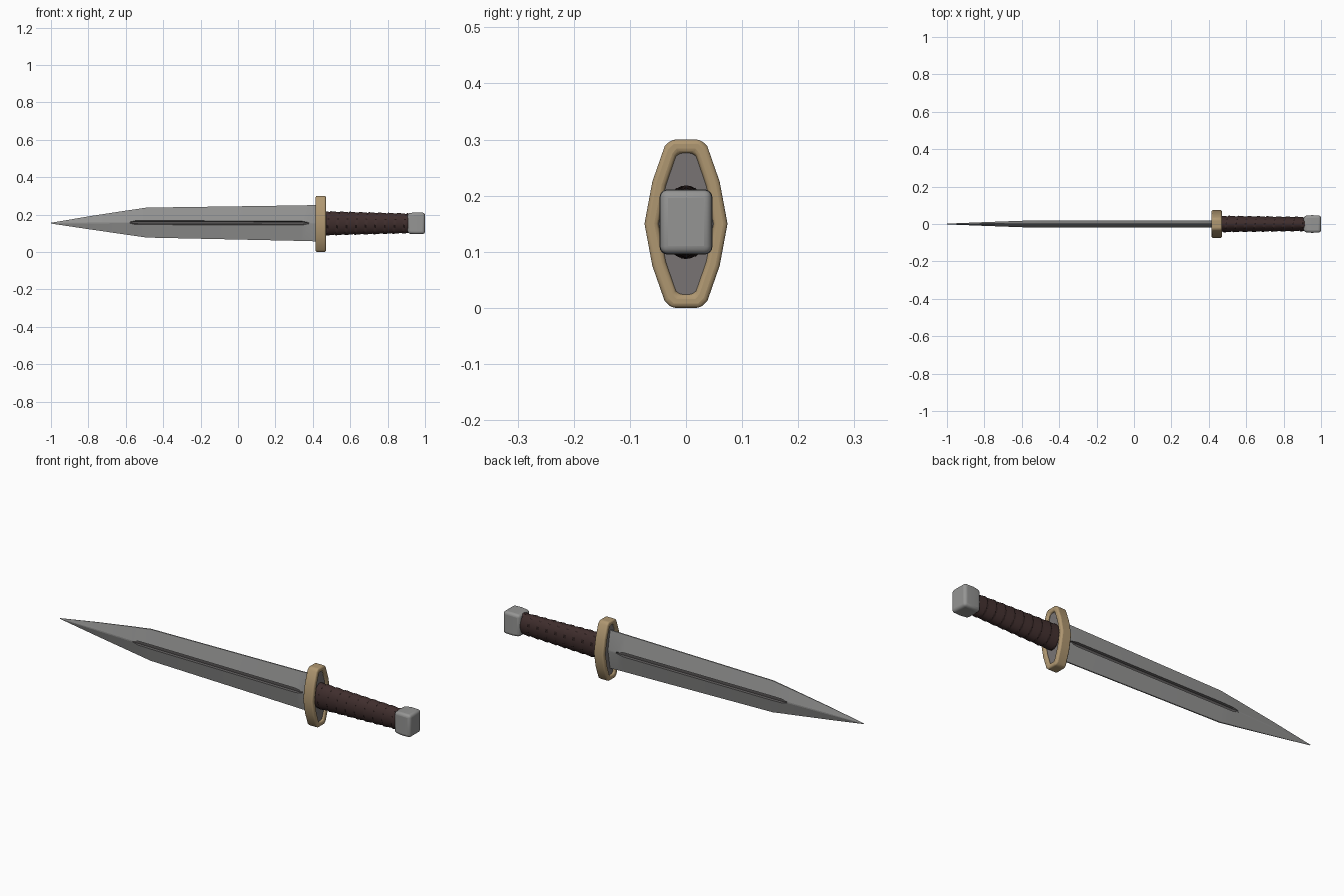
import bpy, bmesh, math

if "Cube" in bpy.data.objects:
    bpy.data.objects.remove(bpy.data.objects["Cube"], do_unlink=True)


def material(name, rgb):
    m = bpy.data.materials.new(name)
    m.use_nodes = True
    m.diffuse_color = (*rgb, 1)
    m.node_tree.nodes["Principled BSDF"].inputs["Base Color"].default_value = (*rgb, 1)
    return m


steel = material("steel", (0.30, 0.30, 0.295))
dark_steel = material("dark steel", (0.10, 0.095, 0.095))
plate_grey = material("plate grey", (0.19, 0.175, 0.175))
brass = material("brass", (0.43, 0.31, 0.165))
leather = material("leather", (0.05, 0.027, 0.026))


def finish(bm, name, mats, bevel=0, segments=2, smooth=30):
    bmesh.ops.remove_doubles(bm, verts=bm.verts, dist=0.00005)
    bmesh.ops.recalc_face_normals(bm, faces=bm.faces)
    mesh = bpy.data.meshes.new(name)
    bm.to_mesh(mesh)
    bm.free()
    ob = bpy.data.objects.new(name, mesh)
    bpy.context.collection.objects.link(ob)
    for m in mats:
        mesh.materials.append(m)
    if bevel:
        mod = ob.modifiers.new("Bevel", "BEVEL")
        mod.width, mod.segments = bevel, segments
        mod.limit_method, mod.angle_limit = "ANGLE", math.radians(35)
    bpy.ops.object.select_all(action="DESELECT")
    ob.select_set(True)
    bpy.context.view_layer.objects.active = ob
    bpy.ops.object.shade_smooth_by_angle(angle=math.radians(smooth))
    return ob


def loft(bm, rings, closed=False, mat=lambda k: 0):
    """Skin a list of equal rings; cap the ends unless the loft is closed."""
    loops = [[bm.verts.new(p) for p in ring] for ring in rings]
    n = len(loops[0])
    pairs = list(zip(loops, loops[1:] + loops[:1] if closed else loops[1:]))
    for a, b in pairs:
        for k in range(n):
            j = (k + 1) % n
            bm.faces.new((a[k], a[j], b[j], b[k])).material_index = mat(k)
    if not closed:
        bm.faces.new(loops[0])
        bm.faces.new(loops[-1])


# Blade: flattened diamond section with a sunken fuller on each side
# station: x, middle z, half height, half thickness, fuller half width, depth
stations = [
    (-1.0, 0.154, 0.002, 0.002, 0.0008, 0),
    (-0.80, 0.156, 0.034, 0.010, 0.003, 0),
    (-0.58, 0.157, 0.067, 0.018, 0.003, 0),
    (-0.55, 0.157, 0.071, 0.019, 0.010, 0.008),
    (-0.49, 0.157, 0.080, 0.020, 0.011, 0.009),
    (0.34, 0.154, 0.095, 0.020, 0.011, 0.009),
    (0.38, 0.154, 0.096, 0.020, 0.003, 0),
    (0.43, 0.153, 0.097, 0.020, 0.003, 0),
]


def blade_ring(x, zc, h, t, g, d):
    edge = t * 0.15
    side = [(edge, h), (t, g), (t - d, g * 0.6), (t - d, -g * 0.6), (t, -g), (edge, -h)]
    pts = side + [(-y, z) for y, z in reversed(side)]
    return [(x, y, zc + z) for y, z in pts]


bm = bmesh.new()
loft(bm, [blade_ring(*s) for s in stations], mat=lambda k: 0)
for f in bm.faces:
    c = f.calc_center_median()
    in_fuller = -0.58 < c.x < 0.38 and abs(c.z - 0.155) < 0.012
    f.material_index = 1 if in_fuller and abs(c.y) < 0.0195 else 0
finish(bm, "blade", [steel, dark_steel], smooth=12)

# Guard: tall rounded frame around a recessed plate
MID = 0.15


def mirrored(quarter):
    right = quarter + [(y, -z) for y, z in reversed(quarter) if z > 0]
    return right + [(-y, -z) for y, z in right]


outer = mirrored([(0.026, 0.15), (0.038, 0.138), (0.060, 0.075), (0.074, 0)])
inner = mirrored([(0.013, 0.126), (0.018, 0.120), (0.036, 0.068), (0.049, 0)])


def outline(x, pts):
    return [(x, y, MID + z) for y, z in pts]


bm = bmesh.new()
X0, X1 = 0.415, 0.47
loft(bm, [outline(X0, outer), outline(X1, outer), outline(X1, inner), outline(X0, inner)],
     closed=True)
finish(bm, "guard_frame", [brass], bevel=0.008, segments=3, smooth=40)

bm = bmesh.new()
plate = [(y * 1.06, z * 1.02) for y, z in inner]
loft(bm, [outline(X0 + 0.010, plate), outline(X1 - 0.010, plate)])
finish(bm, "guard_plate", [plate_grey])

# Grip: tapering oval whose leather wrap overlaps in a spiral
SIDES, RINGS, TURNS = 32, 90, 9
G0, G1 = 0.455, 0.915
bm = bmesh.new()
rings = []
for i in range(RINGS + 1):
    t = i / RINGS
    ring = []
    for k in range(SIDES):
        a = 2 * math.pi * k / SIDES
        step = (t * TURNS + k / SIDES) % 1
        swell = 0.0045 * (1 - step) - 0.002
        ry = 0.043 - 0.006 * t + swell
        rz = 0.064 - 0.012 * t + swell
        ring.append((G0 + (G1 - G0) * t, ry * math.cos(a), 0.153 + rz * math.sin(a)))
    rings.append(ring)
loft(bm, rings)
finish(bm, "grip", [leather], smooth=35)

# Pommel: rounded block, slightly wider toward the end
bm = bmesh.new()
rings = []
for x, hy, hz in [(0.907, 0.043, 0.055), (0.95, 0.047, 0.058), (1.0, 0.046, 0.057)]:
    rings.append([(x, sy * hy, 0.153 + sz * hz)
                  for sy, sz in ((1, 1), (-1, 1), (-1, -1), (1, -1))])
loft(bm, rings)
finish(bm, "pommel", [steel], bevel=0.014, segments=4, smooth=40)
